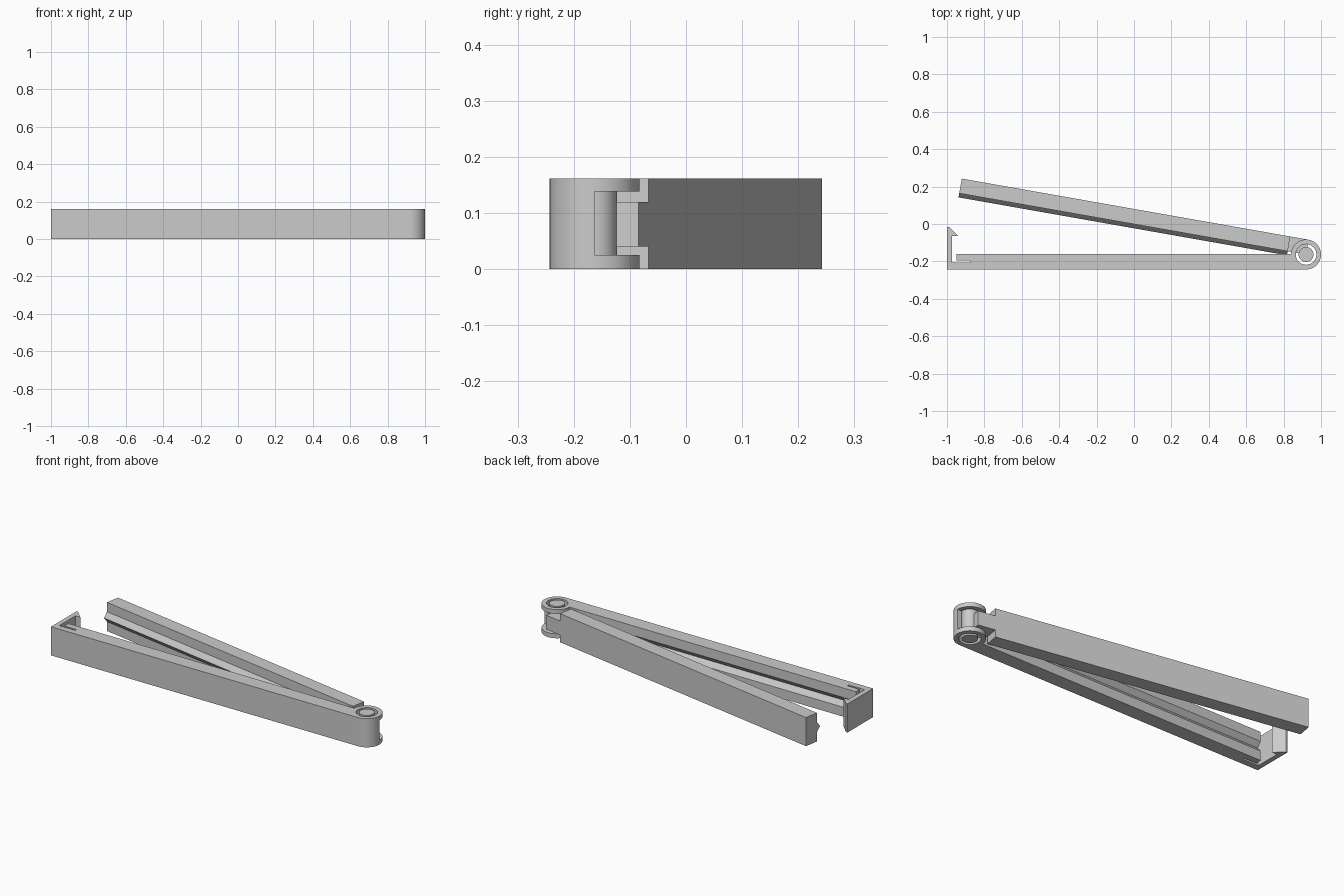
import bpy, bmesh
from math import cos, sin, radians
from mathutils import Matrix, Vector

cube = bpy.data.objects.get("Cube")
if cube:
    bpy.data.objects.remove(cube, do_unlink=True)

H = 0.162                           # height of the clip
MID = H / 2
T = 0.08                            # arm thickness and hinge radius
HINGE = Vector((0.92, -0.163, 0))

grey = bpy.data.materials.new("plain grey")
grey.use_nodes = True
colour = (0.6, 0.6, 0.6, 1)
grey.diffuse_color = colour
grey.node_tree.nodes["Principled BSDF"].inputs["Base Color"].default_value = colour


def prism(name, points, start, end, axis="Z"):
    """Extrude an outline along Z (points are x, y) or X (points are y, z)."""
    def place(p, d):
        return (p[0], p[1], d) if axis == "Z" else (d, p[0], p[1])
    bm = bmesh.new()
    face = bm.faces.new([bm.verts.new(place(p, start)) for p in points])
    out = bmesh.ops.extrude_face_region(bm, geom=[face])
    moved = [v for v in out["geom"] if isinstance(v, bmesh.types.BMVert)]
    bmesh.ops.translate(bm, verts=moved, vec=place((0, 0), end - start))
    bmesh.ops.recalc_face_normals(bm, faces=bm.faces)
    mesh = bpy.data.meshes.new(name)
    bm.to_mesh(mesh)
    bm.free()
    mesh.materials.append(grey)
    obj = bpy.data.objects.new(name, mesh)
    bpy.context.collection.objects.link(obj)
    return obj


def arc(centre, radius, a0, a1, steps):
    angles = [radians(a0 + (a1 - a0) * i / steps) for i in range(steps + 1)]
    return [(centre[0] + radius * cos(a), centre[1] + radius * sin(a)) for a in angles]


def rect(x0, x1, y0, y1):
    return [(x0, y0), (x1, y0), (x1, y1), (x0, y1)]


def activate(obj):
    bpy.ops.object.select_all(action="DESELECT")
    obj.select_set(True)
    bpy.context.view_layer.objects.active = obj


def combine(obj, other, operation):
    activate(obj)
    mod = obj.modifiers.new("combine", "BOOLEAN")
    mod.operation, mod.object, mod.solver = operation, other, "EXACT"
    bpy.ops.object.modifier_apply(modifier=mod.name)
    bpy.data.objects.remove(other, do_unlink=True)


def smooth(obj):
    activate(obj)
    bpy.ops.object.shade_smooth_by_angle(angle=radians(30))


# Front arm: hinge eye, straight bar, flex slot and hooked latch in one outline
outline = [(-1, -0.243)] + arc(HINGE, T, -90, 178, 48) + [
    (-0.95, -0.16), (-0.95, -0.195), (-0.873, -0.195), (-0.873, -0.207),
    (-0.973, -0.207), (-0.973, -0.063), (-0.942, -0.063),
    (-0.99, -0.015), (-1, -0.015)]
front_arm = prism("front_arm_with_latch", outline, 0, H)

# Hinge bore, window between the flanges, and V groove along the inner face
bore = arc(HINGE, 0.055, 0, 360, 48)[:-1]
combine(front_arm, prism("bore", bore, -0.1, H + 0.1), "DIFFERENCE")
window = rect(0.82, 1.05, HINGE.y, 0)
combine(front_arm, prism("window", window, 0.025, 0.138), "DIFFERENCE")
groove = [(-0.183, MID), (-0.153, MID + 0.036), (-0.153, MID - 0.036)]
combine(front_arm, prism("groove", groove, -0.96, 0.875, "X"), "DIFFERENCE")
smooth(front_arm)

# Back arm, modelled along -x from the hinge: bar with a V ridge
section = [(0, 0), (T, 0), (T, H), (0, H),
           (0, MID + 0.028), (-0.022, MID), (0, MID - 0.028)]
back_arm = prism("back_arm_with_ridge", section, -1.883, -0.1, "X")

# Neck and pin that turn inside the hinge eye
neck = prism("hinge_neck", rect(-0.11, 0, 0, T), 0.04, 0.12)
pin = prism("hinge_pin", arc((0, 0), 0.04, 0, 360, 48)[:-1], 0, H)
combine(back_arm, neck, "UNION")
smooth(back_arm)
smooth(pin)

# Swing the back arm open
swing = Matrix.Translation(HINGE) @ Matrix.Rotation(radians(-10), 4, "Z")
for part in (back_arm, pin):
    part.data.transform(swing)
